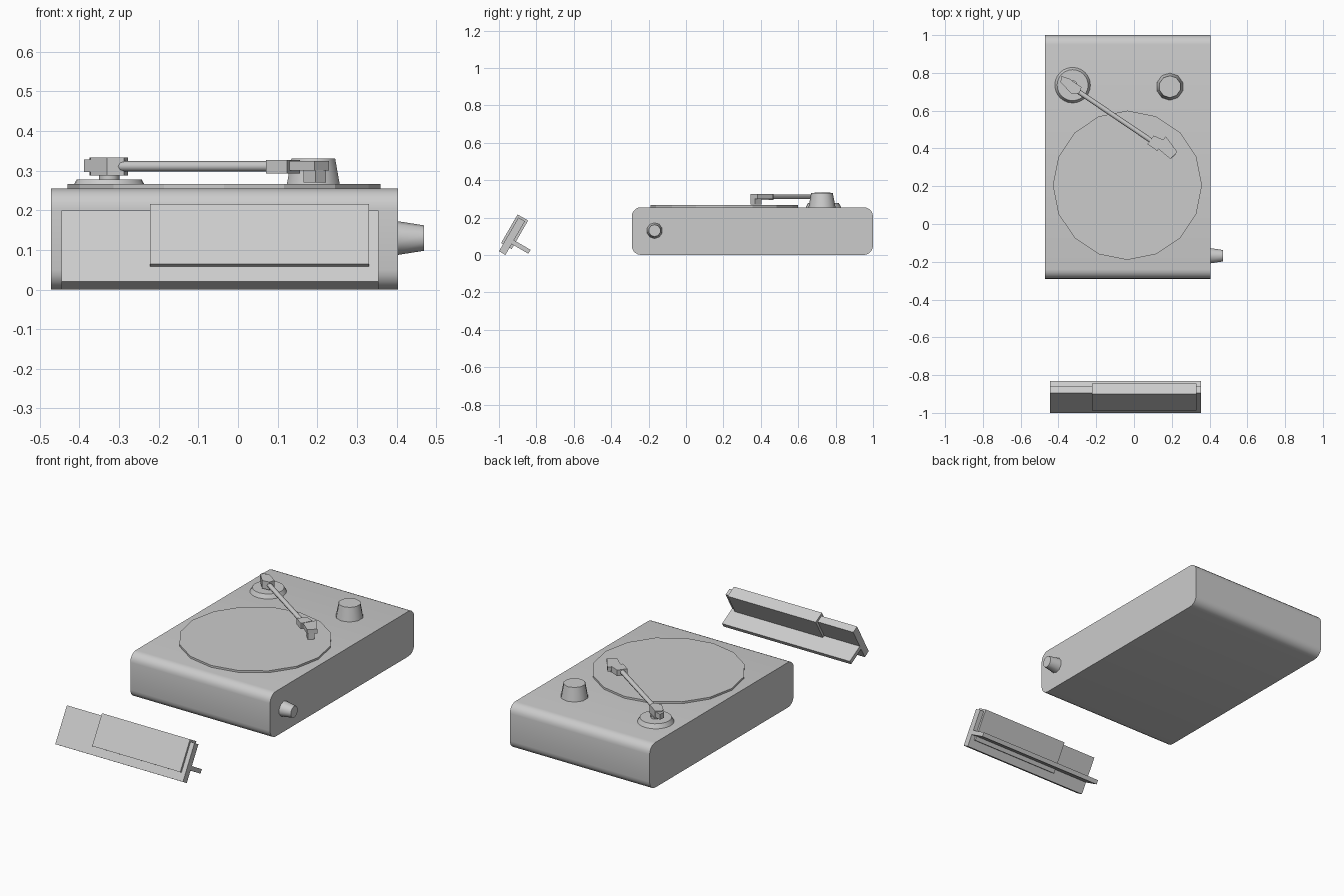
import bpy, bmesh, math
from mathutils import Vector, Matrix

if "Cube" in bpy.data.objects:
    bpy.data.objects.remove(bpy.data.objects["Cube"])

grey = bpy.data.materials.new("light grey")
grey.diffuse_color = (0.6, 0.6, 0.6, 1)
grey.use_nodes = True
grey.node_tree.nodes["Principled BSDF"].inputs["Base Color"].default_value = grey.diffuse_color


def finish(name, bm, smooth=None):
    bmesh.ops.recalc_face_normals(bm, faces=bm.faces)
    me = bpy.data.meshes.new(name)
    bm.to_mesh(me)
    bm.free()
    me.materials.append(grey)
    ob = bpy.data.objects.new(name, me)
    bpy.context.collection.objects.link(ob)
    if smooth:
        bpy.ops.object.select_all(action='DESELECT')
        ob.select_set(True)
        bpy.context.view_layer.objects.active = ob
        bpy.ops.object.shade_smooth_by_angle(angle=math.radians(smooth))
    return ob


def extrude(name, points, offset, smooth=None):
    """Prism from a list of 3D points and an offset vector."""
    bm = bmesh.new()
    face = bm.faces.new([bm.verts.new(p) for p in points])
    res = bmesh.ops.extrude_face_region(bm, geom=[face], use_keep_orig=True)
    verts = [v for v in res["geom"] if isinstance(v, bmesh.types.BMVert)]
    bmesh.ops.translate(bm, verts=verts, vec=offset)
    return finish(name, bm, smooth)


def slab(name, outline, z0, z1):
    return extrude(name, [(x, y, z0) for x, y in outline], (0, 0, z1 - z0))


def cone(name, start, end, r1, r2, sides, smooth=50, turn=0):
    """Tapered cylinder between two points."""
    a, b = Vector(start), Vector(end)
    d = b - a
    rot = d.to_track_quat('Z', 'Y').to_matrix().to_4x4()
    bm = bmesh.new()
    bmesh.ops.create_cone(bm, cap_ends=True, segments=sides, radius1=r1, radius2=r2, depth=d.length,
                          matrix=Matrix.Translation((a + b) / 2) @ rot @ Matrix.Rotation(turn, 4, 'Z'))
    return finish(name, bm, smooth)


# Main case: rounded profile swept along x
R, STEPS = 0.05, 5
profile = []
for cy, cz, a0 in ((0.95, 0.205, 0), (-0.24, 0.205, 90), (-0.24, R, 180), (0.95, R, 270)):
    for i in range(STEPS + 1):
        a = math.radians(a0 + 90 * i / STEPS)
        profile.append((-0.472, cy + R * math.cos(a), cz + R * math.sin(a)))
extrude("case", profile, (0.876, 0, 0), 30)

# Platter
cone("platter", (-0.035, 0.205, 0.25), (-0.035, 0.205, 0.266), 0.395, 0.395, 16, None)

# Knobs
cone("top_knob", (0.19, 0.727, 0.25), (0.19, 0.727, 0.331), 0.073, 0.058, 10)
cone("side_knob", (0.40, -0.168, 0.13), (0.47, -0.168, 0.13), 0.043, 0.032, 10)

# Tonearm pivot
cone("pivot_base", (-0.325, 0.735, 0.25), (-0.325, 0.735, 0.278), 0.097, 0.082, 24, 30)
cone("pivot_neck", (-0.325, 0.735, 0.27), (-0.325, 0.735, 0.292), 0.026, 0.026, 12)
slab("pivot_block", [(-0.375, 0.758), (-0.347, 0.772), (-0.278, 0.725), (-0.288, 0.693),
                     (-0.33, 0.688), (-0.372, 0.733)], 0.288, 0.333)
slab("counterweight", [(-0.384, 0.783), (-0.345, 0.77), (-0.36, 0.72), (-0.389, 0.751)], 0.297, 0.328)

# Tonearm and headshell
cone("tonearm", (-0.30, 0.705, 0.311), (0.10, 0.435, 0.311), 0.013, 0.013, 8)
slab("arm_collar", [(0.071, 0.423), (0.104, 0.468), (0.156, 0.446), (0.124, 0.386)], 0.293, 0.327)
slab("headshell", [(0.12, 0.405), (0.168, 0.464), (0.23, 0.381), (0.193, 0.344)], 0.30, 0.325)
slab("cartridge", [(0.165, 0.378), (0.19, 0.404), (0.222, 0.368), (0.195, 0.346)], 0.27, 0.302)

# Tilted stand in front: u runs up the slope, w runs backward through it
def tilted(name, x0, x1, u0, u1, w0, w1):
    c, s = math.cos(math.radians(30)), 0.5
    pts = [(x0, -1 + u * s + w * c, 0.02 + u * c - w * s)
           for u, w in ((u0, w0), (u1, w0), (u1, w1), (u0, w1))]
    return extrude(name, pts, (x1 - x0, 0, 0))


tilted("stand_plate", -0.445, 0.355, 0.0, 0.208, 0.0, 0.04)
tilted("stand_ledge", -0.445, 0.355, 0.067, 0.091, 0.035, 0.143)
tilted("stand_panel", -0.222, 0.33, 0.044, 0.22, -0.012, 0.053)
